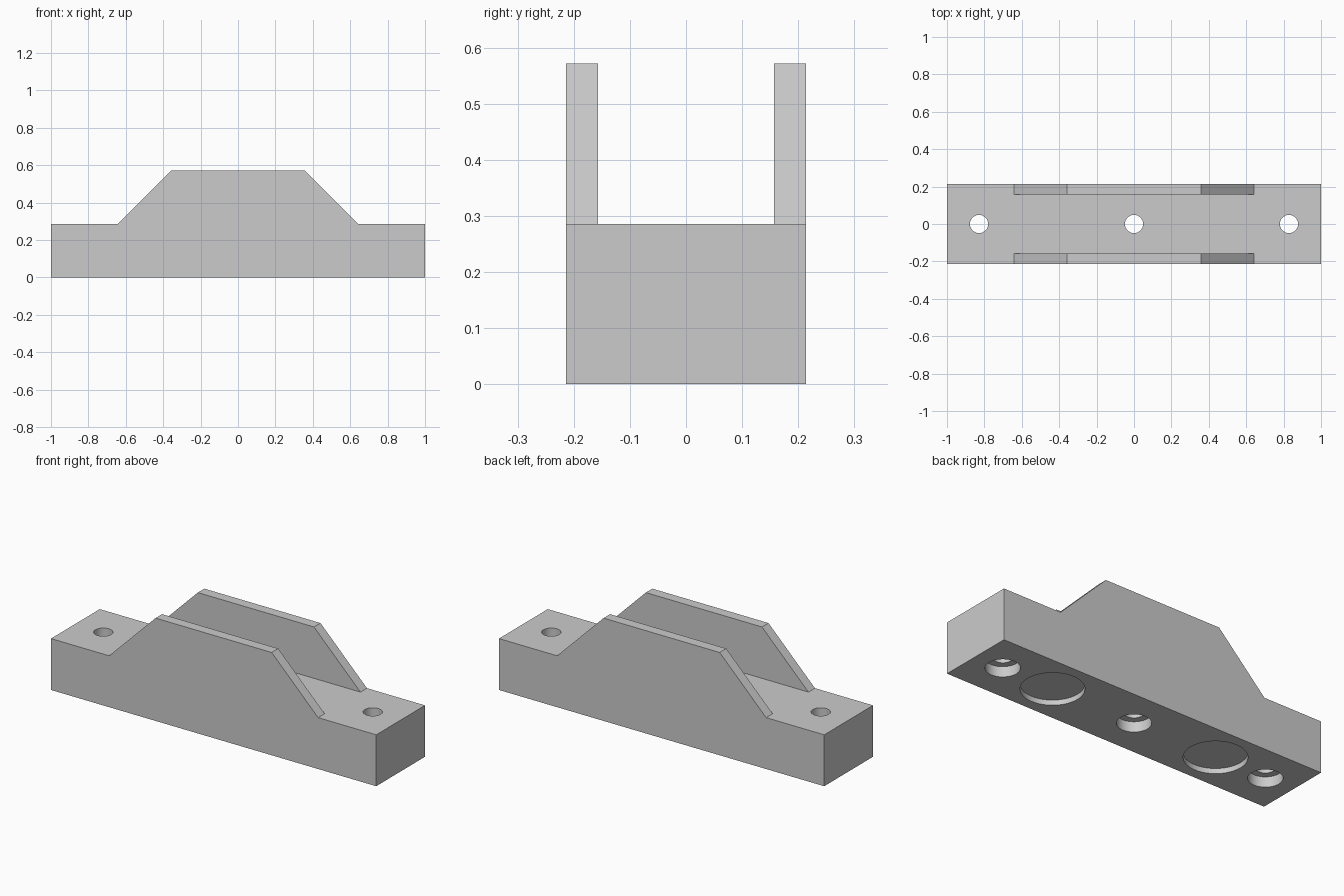
import bpy
import bmesh
from math import radians

if "Cube" in bpy.data.objects:
    bpy.data.objects.remove(bpy.data.objects["Cube"], do_unlink=True)

# Sizes
MM = 2 / 70
HALF_LENGTH, HALF_WIDTH = 35 * MM, 7.5 * MM
BASE_TOP, WALL_TOP = 10 * MM, 20 * MM
WALL_FOOT, WALL_CREST = 22.5 * MM, 12.5 * MM
WALL_THICK = 2 * MM

grey = bpy.data.materials.new("light_grey")
grey.use_nodes = True
colour = (0.6, 0.6, 0.6, 1)
grey.diffuse_color = colour
grey.node_tree.nodes["Principled BSDF"].inputs["Base Color"].default_value = colour


def add_object(name, bm):
    bmesh.ops.recalc_face_normals(bm, faces=bm.faces)
    mesh = bpy.data.meshes.new(name)
    bm.to_mesh(mesh)
    bm.free()
    obj = bpy.data.objects.new(name, mesh)
    bpy.context.collection.objects.link(obj)
    mesh.materials.append(grey)
    return obj


def prism(name, outline, y0, y1):
    """Extrude an (x, z) outline along y."""
    bm = bmesh.new()
    face = bm.faces.new([bm.verts.new((x, y0, z)) for x, z in outline])
    moved = bmesh.ops.extrude_face_region(bm, geom=[face])["geom"]
    verts = [v for v in moved if isinstance(v, bmesh.types.BMVert)]
    bmesh.ops.translate(bm, verts=verts, vec=(0, y1 - y0, 0))
    return add_object(name, bm)


def drill(name, x, radius, z0, z1):
    """Vertical cylinder used as a cutter."""
    bm = bmesh.new()
    bmesh.ops.create_cone(bm, cap_ends=True, segments=48, radius1=radius,
                          radius2=radius, depth=z1 - z0)
    bmesh.ops.translate(bm, verts=bm.verts, vec=(x, 0, (z0 + z1) / 2))
    return add_object(name, bm)


def cut(target, cutter):
    cutter.hide_render = True
    mod = target.modifiers.new("cut", "BOOLEAN")
    mod.operation = "DIFFERENCE"
    mod.solver = "EXACT"
    mod.object = cutter
    bpy.context.view_layer.objects.active = target
    bpy.ops.object.modifier_apply(modifier=mod.name)
    bpy.data.objects.remove(cutter, do_unlink=True)


# Solid block with the sloped side profile
right_half = [(HALF_LENGTH, 0), (HALF_LENGTH, BASE_TOP),
              (WALL_FOOT, BASE_TOP), (WALL_CREST, WALL_TOP)]
outline = right_half + [(-x, z) for x, z in reversed(right_half)]
bracket = prism("channel_bracket", outline, -HALF_WIDTH, HALF_WIDTH)

# Open channel between the two side walls
inner = HALF_WIDTH - WALL_THICK
channel = [(-WALL_FOOT, BASE_TOP), (WALL_FOOT, BASE_TOP),
           (WALL_FOOT, 1), (-WALL_FOOT, 1)]
cut(bracket, prism("channel_cutter", channel, -inner, inner))

# Screw holes with counterbores underneath
for x in (-29 * MM, 0, 29 * MM):
    cut(bracket, drill("screw_cutter", x, 1.7 * MM, -0.1, 0.5))
    cut(bracket, drill("counterbore_cutter", x, 3 * MM, -0.1, 2 * MM))

# Shallow round recesses underneath
for x in (-18 * MM, 18 * MM):
    cut(bracket, drill("recess_cutter", x, 5.5 * MM, -0.1, 1 * MM))

bpy.ops.object.select_all(action="DESELECT")
bracket.select_set(True)
bpy.context.view_layer.objects.active = bracket
bpy.ops.object.shade_smooth_by_angle(angle=radians(30))
